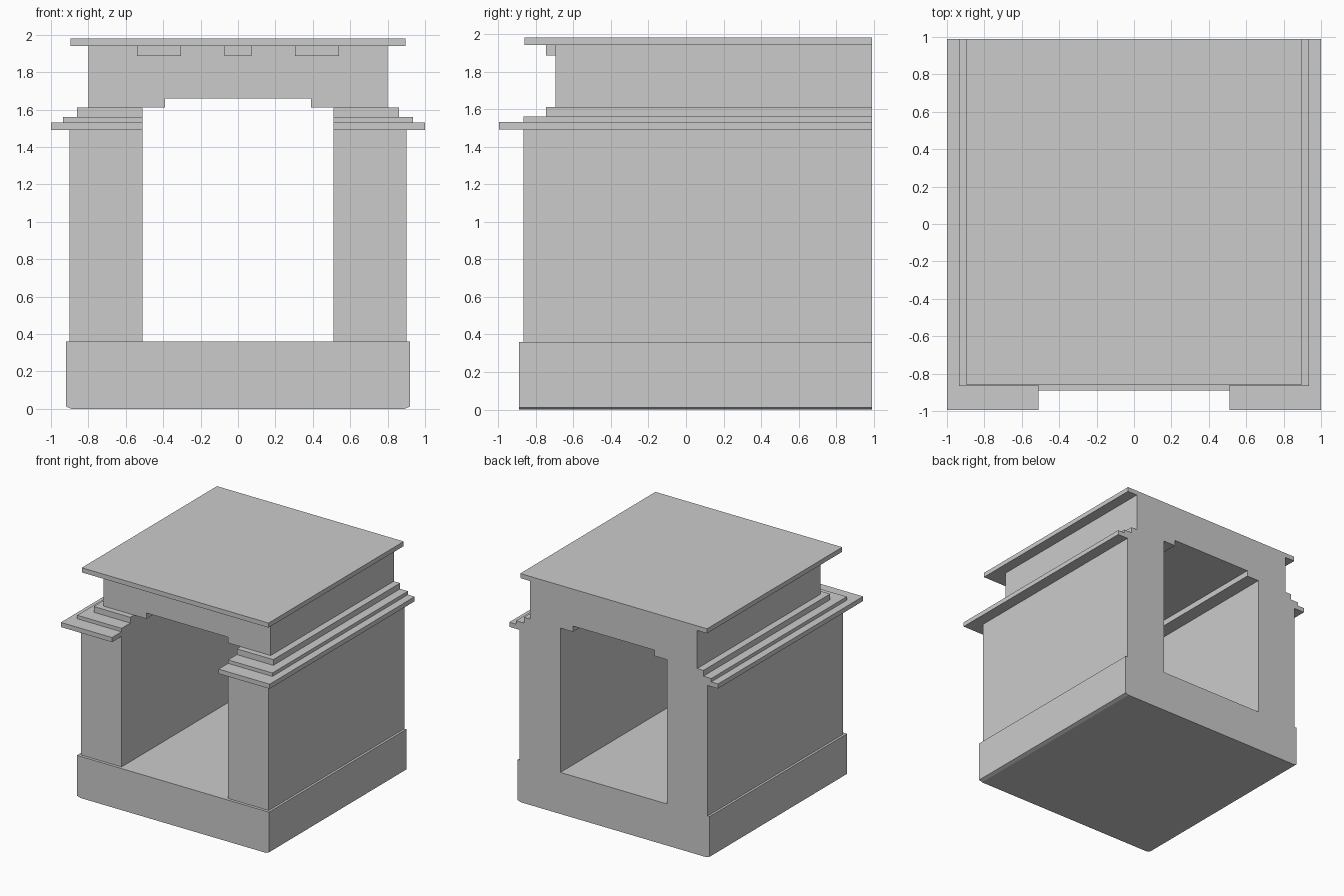
import bpy
import bmesh

if "Cube" in bpy.data.objects:
    bpy.data.objects.remove(bpy.data.objects["Cube"])

BACK = 0.99


def extrude_profile(name, profile, front, back=BACK):
    """Extrude a closed x-z outline along the depth of the model."""
    bm = bmesh.new()
    face = bm.faces.new([bm.verts.new((x, front, z)) for x, z in profile])
    ret = bmesh.ops.extrude_face_region(bm, geom=[face])
    verts = [g for g in ret["geom"] if isinstance(g, bmesh.types.BMVert)]
    bmesh.ops.translate(bm, verts=verts, vec=(0, back - front, 0))
    bmesh.ops.recalc_face_normals(bm, faces=bm.faces)
    mesh = bpy.data.meshes.new(name)
    bm.to_mesh(mesh)
    bm.free()
    obj = bpy.data.objects.new(name, mesh)
    bpy.context.collection.objects.link(obj)
    return obj


def box(name, x0, x1, z0, z1, front, back=BACK):
    return extrude_profile(name, [(x0, z0), (x1, z0), (x1, z1), (x0, z1)], front, back)


def mirror_x(obj):
    obj.modifiers.new("mirror", 'MIRROR').use_axis[0] = True


# Plinth with a slightly eased bottom edge
extrude_profile("base", [(-0.89, 0), (0.89, 0), (0.92, 0.012), (0.92, 0.36),
                         (-0.92, 0.36), (-0.92, 0.012)], -0.89)

# Side walls and the stepped mouldings that cap them
for name, outer, z0, z1, front in (
        ("side_wall", 0.90, 0.36, 1.49, -0.865),
        ("lower_moulding", 1.00, 1.49, 1.53, -0.995),
        ("middle_moulding", 0.935, 1.53, 1.56, -0.865),
        ("upper_moulding", 0.86, 1.56, 1.61, -0.745)):
    mirror_x(box(name, 0.51, outer, z0, z1, front))

# Lintel, notched underneath over the passage
extrude_profile("lintel", [(-0.80, 1.61), (-0.39, 1.61), (-0.39, 1.66), (0.39, 1.66),
                           (0.39, 1.61), (0.80, 1.61), (0.80, 1.94), (-0.80, 1.94)], -0.695)

# Blocks under the roof overhang
box("middle_block", -0.073, 0.073, 1.885, 1.94, -0.745, -0.695)
mirror_x(box("side_block", 0.305, 0.54, 1.885, 1.94, -0.745, -0.695))

# Flat roof slab
box("roof_slab", -0.895, 0.895, 1.94, 1.98, -0.86)
